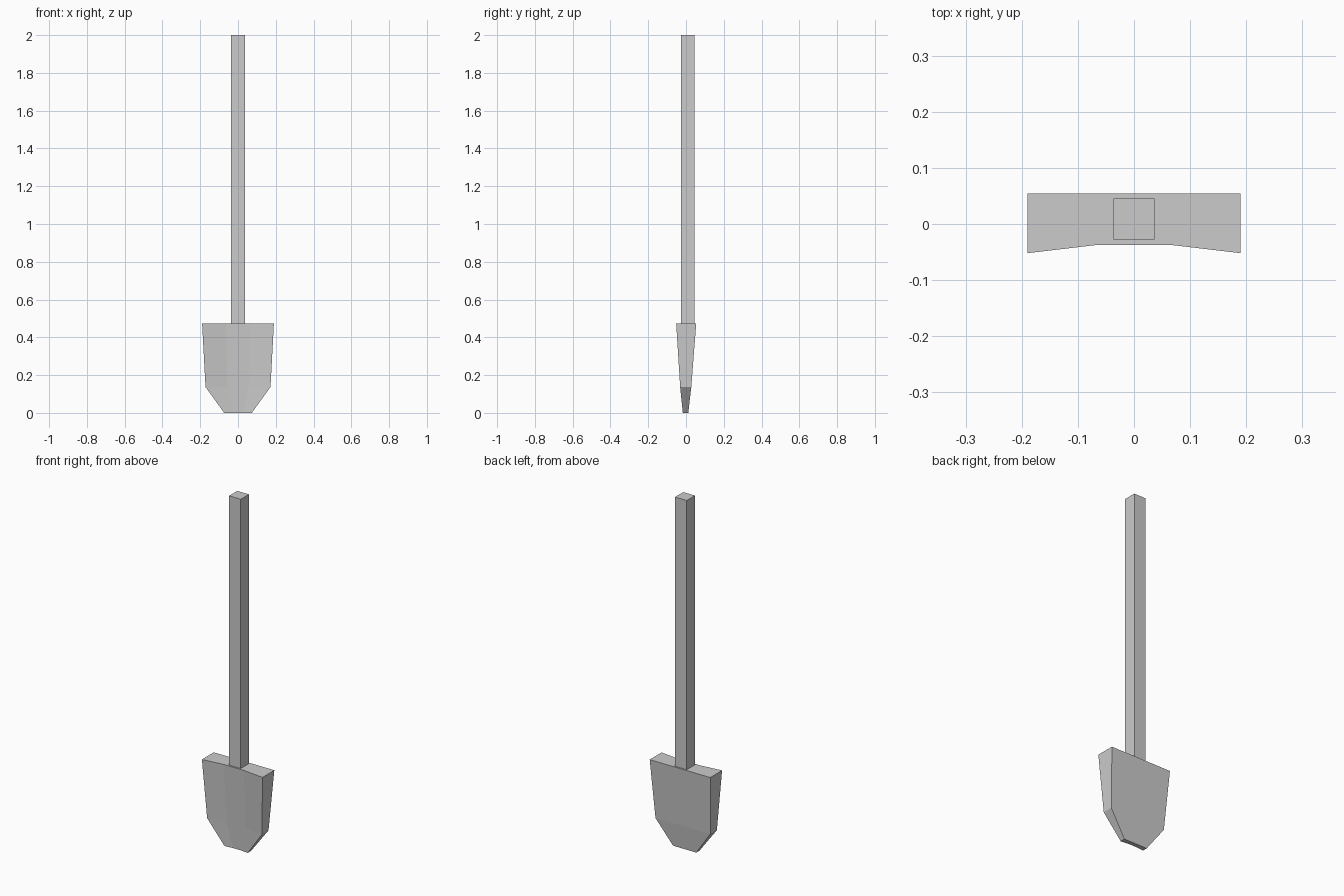
import bpy, bmesh

if "Cube" in bpy.data.objects:
    bpy.data.objects.remove(bpy.data.objects["Cube"])


def make_loft(name, rings):
    """Skin a stack of equal-sized vertex rings and cap both ends."""
    bm = bmesh.new()
    loops = [[bm.verts.new(p) for p in ring] for ring in rings]
    n = len(loops[0])
    for low, high in zip(loops, loops[1:]):
        for i in range(n):
            j = (i + 1) % n
            bm.faces.new((low[i], low[j], high[j], high[i]))
    bm.faces.new(loops[0][::-1])
    bm.faces.new(loops[-1])
    bmesh.ops.recalc_face_normals(bm, faces=bm.faces[:])
    mesh = bpy.data.meshes.new(name)
    bm.to_mesh(mesh)
    bm.free()
    obj = bpy.data.objects.new(name, mesh)
    bpy.context.collection.objects.link(obj)
    return obj


# Blade: flat back, dished front, tapering to a blunt tip
def blade_ring(z, half, front, dish, back):
    inner = half / 3
    return [(-half, front, z), (-inner, front + dish, z), (inner, front + dish, z),
            (half, front, z), (half, back, z), (inner, back, z),
            (-inner, back, z), (-half, back, z)]


make_loft("blade", [
    blade_ring(0.0, 0.073, -0.017, 0.005, 0.012),
    blade_ring(0.137, 0.172, -0.031, 0.012, 0.028),
    blade_ring(0.473, 0.190, -0.052, 0.015, 0.054),
])


# Handle: square shaft standing on the blade
def shaft_ring(z, half=0.0365, y=0.009):
    return [(-half, y - half, z), (half, y - half, z),
            (half, y + half, z), (-half, y + half, z)]


make_loft("handle", [shaft_ring(0.473), shaft_ring(2.0)])
